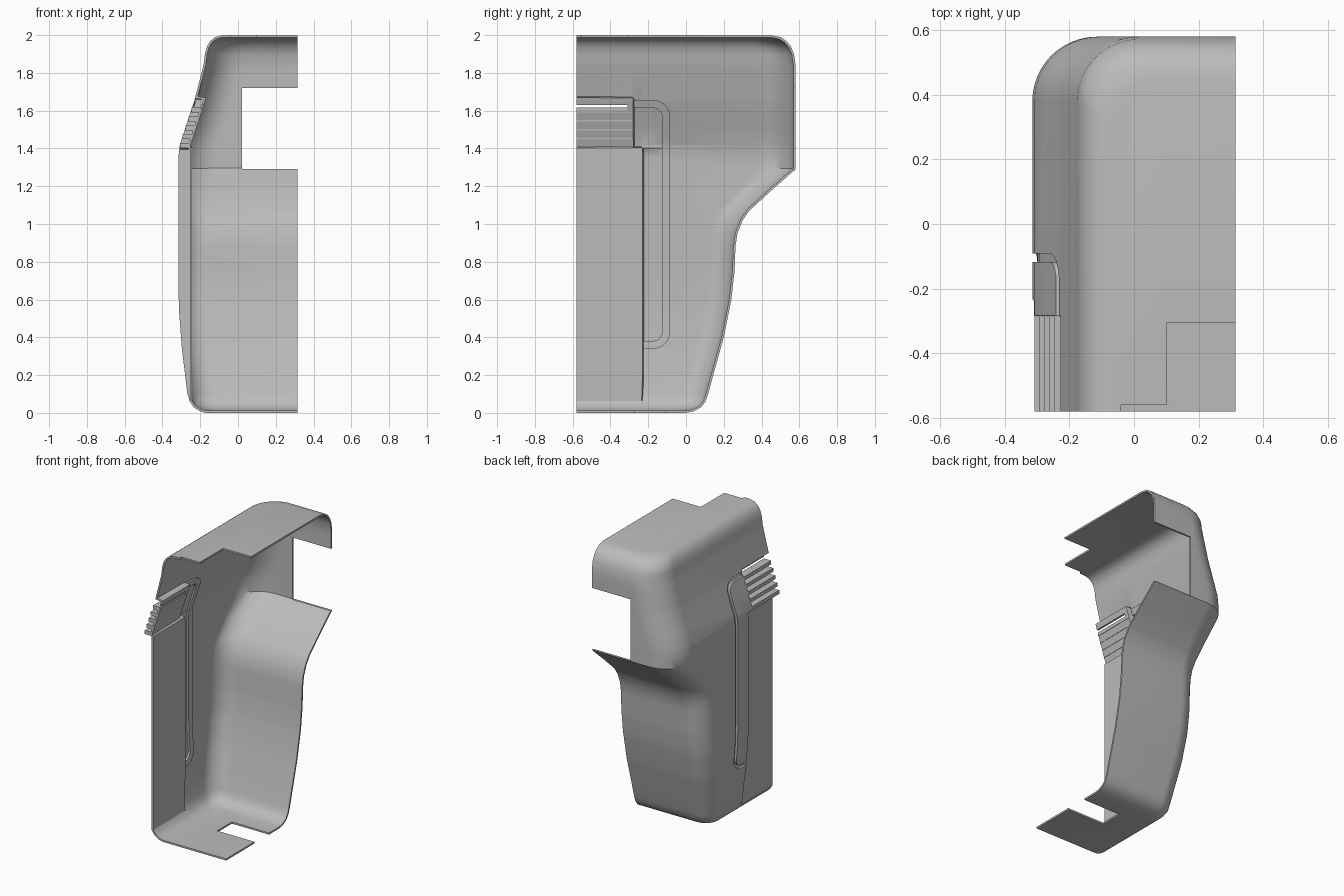
import bpy, bmesh, math

if "Cube" in bpy.data.objects:
    bpy.data.objects.remove(bpy.data.objects["Cube"])

mat = bpy.data.materials.new("light_gray")
mat.diffuse_color = (0.5, 0.5, 0.5, 1)
mat.use_nodes = True
mat.node_tree.nodes["Principled BSDF"].inputs["Base Color"].default_value = mat.diffuse_color

FRONT, RIGHT, WALL = -0.58, 0.315, 0.012

# side (x), back (y) and corner radius profiles by height
SIDE = [(0, -.17), (.008, -.2), (.03, -.235), (.06, -.255), (.1, -.268), (.35, -.298),
        (.55, -.313), (.7, -.315), (1.36, -.315), (1.42, -.308), (1.52, -.275), (1.65, -.232),
        (1.78, -.198), (1.85, -.181), (1.9, -.175), (1.94, -.164), (1.97, -.146), (1.99, -.12), (2, -.08)]
BACK = [(0, 0), (.008, .04), (.03, .08), (.06, .103), (.1, .117), (.22, .15), (.4, .2), (.6, .24),
        (.75, .257), (.88, .262), (.95, .272), (1.02, .3), (1.07, .335), (1.18, .455), (1.29, .58),
        (1.84, .58), (1.9, .572), (1.94, .555), (1.97, .53), (1.99, .5), (2, .45)]
RADIUS = [(0, .08), (.1, .13), (.9, .14), (1.29, .2), (1.85, .2), (2, .17)]


def lerp(table, z):
    for (a, p), (b, q) in zip(table, table[1:]):
        if z <= b:
            return p + (q - p) * (z - a) / (b - a)
    return table[-1][1]


def add_object(name, bm):
    me = bpy.data.meshes.new(name)
    bm.to_mesh(me)
    bm.free()
    ob = bpy.data.objects.new(name, me)
    bpy.context.collection.objects.link(ob)
    me.materials.append(mat)
    return ob


def box(name, lo, hi):
    bm = bmesh.new()
    bmesh.ops.create_cube(bm, size=1)
    for v in bm.verts:
        v.co = [(a + b) / 2 + c * (b - a) for a, b, c in zip(lo, hi, v.co)]
    return add_object(name, bm)


def apply(ob, kind, **settings):
    mod = ob.modifiers.new(kind, kind)
    for key, value in settings.items():
        setattr(mod, key, value)
    bpy.ops.object.select_all(action='DESELECT')
    bpy.context.view_layer.objects.active = ob
    ob.select_set(True)
    bpy.ops.object.modifier_apply(modifier=mod.name)


def cut(ob, cutter):
    apply(ob, 'BOOLEAN', operation='DIFFERENCE', solver='EXACT', object=cutter)


def side_x(y, z):
    """Side wall with the recessed panel and the recessed grip."""
    x = lerp(SIDE, z)
    if y < -.237 and z < 1.398:
        return max(x, -.255)
    if y < -.285 and 1.398 < z < 1.662:
        return x + .045
    return x


# housing: rings of side line, rounded corner and back line, capped above and below
levels = sorted({z for t in (SIDE, BACK, RADIUS) for z, _ in t} | {1.395, 1.401, 1.659, 1.665})
bm = bmesh.new()
rings = []
for z in levels:
    xl, yb, r = lerp(SIDE, z), lerp(BACK, z), lerp(RADIUS, z)
    pts = [(side_x(y, z), y) for y in (FRONT, -.29, -.284, -.24, -.234)]
    for i in range(13):
        a = math.pi / 2 * i / 12
        pts.append((xl + r - r * math.cos(a), yb - r + r * math.sin(a)))
    pts.append((RIGHT, yb))
    rings.append([bm.verts.new((x, y, z)) for x, y in pts])
for a, b in zip(rings, rings[1:]):
    for j in range(len(a) - 1):
        bm.faces.new((a[j], b[j], b[j + 1], a[j + 1]))
bm.faces.new(rings[0] + [bm.verts.new((RIGHT, FRONT, 0))])
bm.faces.new((rings[-1] + [bm.verts.new((RIGHT, FRONT, 2))])[::-1])
housing = add_object("housing", bm)
apply(housing, 'SOLIDIFY', thickness=WALL, offset=-1, use_even_offset=True)

# rounded bracket path of the side groove, as (y, z)
path = [(-.285 + .02 * i, 1.635) for i in range(6)]
path += [(-.175 + .07 * math.sin(a), 1.565 + .07 * math.cos(a))
         for a in [math.pi / 2 * i / 8 for i in range(9)]]
path += [(-.105, 1.53 - .0275 * i) for i in range(40)]
path += [(-.175 + .07 * math.cos(a), .43 - .07 * math.sin(a))
         for a in [math.pi / 2 * i / 8 for i in range(9)]]
path += [(-.232, .36)]


def sweep(name, half, x0, x1):
    """Rectangular strip along the path, following the side wall."""
    bm = bmesh.new()
    loops = []
    for i, (y, z) in enumerate(path):
        p, q = path[max(i - 1, 0)], path[min(i + 1, len(path) - 1)]
        ty, tz = q[0] - p[0], q[1] - p[1]
        n = math.hypot(ty, tz)
        ny, nz = -tz / n * half, ty / n * half
        loop = []
        for s, dx in ((-1, x0), (1, x0), (1, x1), (-1, x1)):
            yy, zz = y + s * ny, z + s * nz
            loop.append(bm.verts.new((lerp(SIDE, zz) + dx, yy, zz)))
        loops.append(loop)
    for a, b in zip(loops, loops[1:]):
        for k in range(4):
            m = (k + 1) % 4
            bm.faces.new((a[k], a[m], b[m], b[k]))
    bm.faces.new(loops[0][::-1])
    bm.faces.new(loops[-1])
    bmesh.ops.recalc_face_normals(bm, faces=bm.faces)
    return add_object(name, bm)


groove_rib = sweep("groove_rib", .021, .005, .025)
groove_cutter = sweep("groove_cutter", .013, -.03, .016)

# openings: back window, top notch, front step, bottom notch, grip slot
cutters = [groove_cutter,
           box("window_cutter", (.02, .3, 1.292), (.5, .8, 1.72)),
           box("top_cutter", (.1, -.8, 1.8), (.5, -.305, 2.2)),
           box("step_cutter", (-.04, -.8, 1.9), (.15, -.56, 2.2)),
           box("bottom_cutter", (.03, -.27, -.2), (.5, -.11, .05)),
           box("slot_cutter", (-.5, -.8, 1.6), (-.1, -.31, 1.63))]
for c in cutters:
    cut(housing, c)
cut(groove_rib, groove_cutter)
for c in cutters:
    bpy.data.objects.remove(c)

# grip fins stepping up the slanted wall
for i in range(5):
    z = 1.402 + .047 * i
    x = lerp(SIDE, z + .015)
    box(f"grip_fin_{i + 1}", (x, FRONT, z), (x + .055, -.284, z + .026))

for ob in list(bpy.context.collection.objects):
    bpy.ops.object.select_all(action='DESELECT')
    bpy.context.view_layer.objects.active = ob
    ob.select_set(True)
    bpy.ops.object.shade_smooth_by_angle(angle=math.radians(30))
